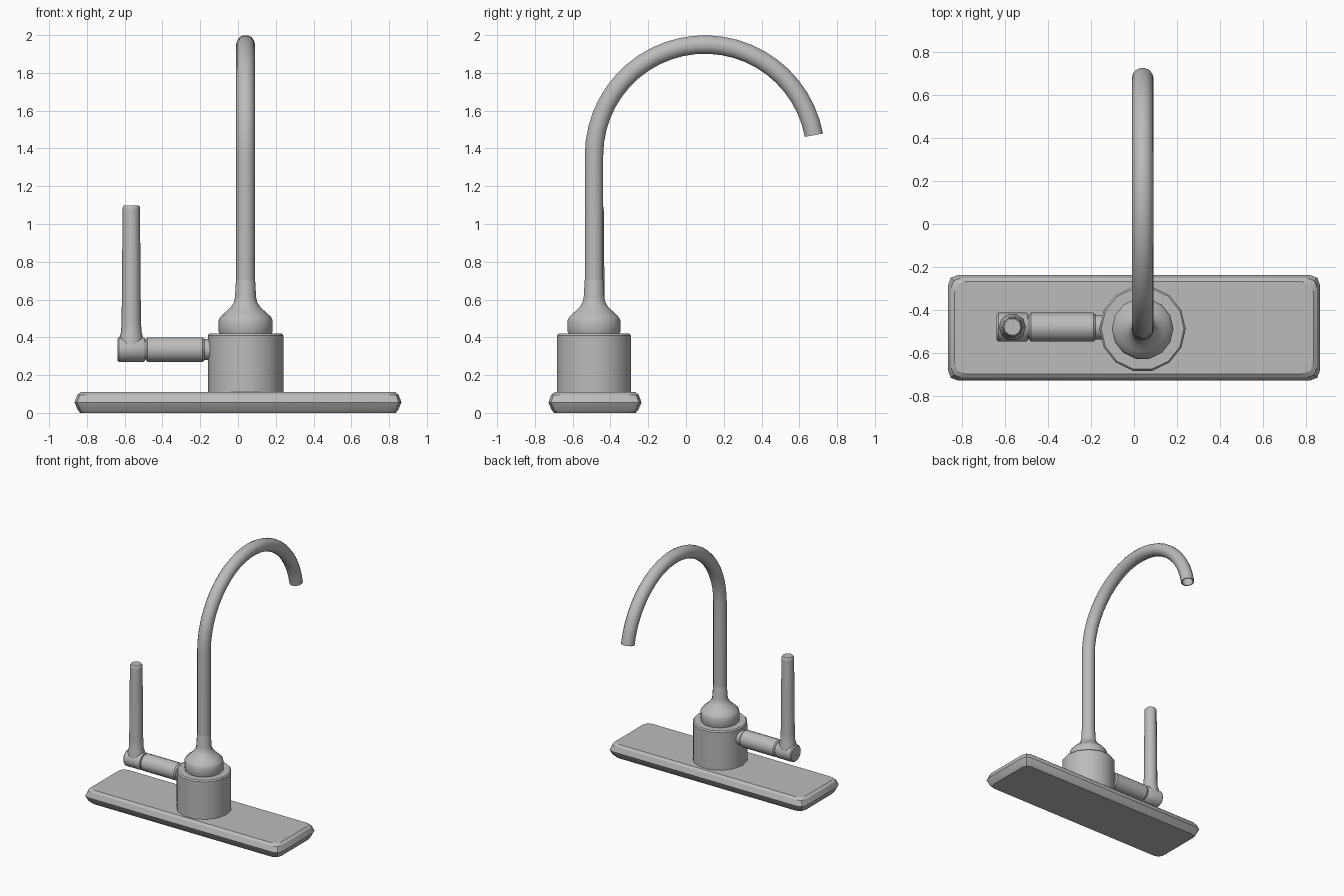
import bpy
import bmesh
from math import cos, sin, pi, radians
from mathutils import Vector

old = bpy.data.objects.get("Cube")
if old:
    bpy.data.objects.remove(old)

# One brushed metal colour for every part
metal = bpy.data.materials.new("brushed_grey_metal")
metal.use_nodes = True
grey = (0.5, 0.5, 0.5, 1)
metal.diffuse_color = grey
metal.node_tree.nodes["Principled BSDF"].inputs["Base Color"].default_value = grey


def loft(name, rings, angle=35, cap_start=True, cap_end=True):
    """Skin a list of equal-length point rings into one mesh object."""
    bm = bmesh.new()
    loops = [[bm.verts.new(p) for p in ring] for ring in rings]
    for a, b in zip(loops, loops[1:]):
        n = len(a)
        for i in range(n):
            j = (i + 1) % n
            bm.faces.new((a[i], a[j], b[j], b[i]))
    if cap_start:
        bm.faces.new(loops[0][::-1])
    if cap_end:
        bm.faces.new(loops[-1])
    bmesh.ops.recalc_face_normals(bm, faces=bm.faces)
    mesh = bpy.data.meshes.new(name)
    bm.to_mesh(mesh)
    bm.free()
    obj = bpy.data.objects.new(name, mesh)
    bpy.context.collection.objects.link(obj)
    mesh.materials.append(metal)
    bpy.ops.object.select_all(action="DESELECT")
    obj.select_set(True)
    bpy.context.view_layer.objects.active = obj
    bpy.ops.object.shade_smooth_by_angle(angle=radians(angle))
    return obj


def circle(centre, u, v, radius, sides):
    return [centre + radius * (cos(2 * pi * i / sides) * u + sin(2 * pi * i / sides) * v)
            for i in range(sides)]


X, Y, Z = Vector((1, 0, 0)), Vector((0, 1, 0)), Vector((0, 0, 1))


def turned(name, origin, axis, profile, sides, angle=35):
    """Lathe (radius, distance) pairs along the z or x axis."""
    u, v = (X, Y) if axis == Z else (Y, Z)
    return loft(name, [circle(origin + axis * d, u, v, r, sides) for r, d in profile], angle)


AXIS_X, AXIS_Y = 0.04, -0.487
column = Vector((AXIS_X, AXIS_Y, 0))


# Deck plate: rounded rectangle with bevelled rims
def plate_ring(z, inset, cut=0.05):
    hx, hy = 0.865 - inset, 0.246 - inset
    ring = []
    for sx, sy in ((1, 1), (-1, 1), (-1, -1), (1, -1)):
        corner = [(hx, hy - cut), (hx - cut * 0.27, hy - cut * 0.27), (hx - cut, hy)]
        if sx * sy < 0:
            corner.reverse()
        ring += [Vector((sx * x, sy * y - 0.482, z)) for x, y in corner]
    return ring


loft("deck_plate", [plate_ring(z, i) for z, i in
                    ((0, 0.03), (0.015, 0.017), (0.055, 0), (0.095, 0.014), (0.11, 0.032))], 30)

# Valve body and the flared collar at the foot of the spout
turned("valve_body", column, Z, [(0.2, 0.1), (0.2, 0.41), (0.192, 0.42)], 14)
turned("spout_collar", column, Z,
       [(0.136, 0.415), (0.143, 0.43), (0.143, 0.49), (0.133, 0.51), (0.105, 0.535),
        (0.077, 0.562), (0.062, 0.585), (0.056, 0.61), (0.051, 0.7), (0.046, 0.72)], 14, 50)

# Gooseneck spout: straight riser, arc, then a turned-in open tip
BEND, BEND_Z, TUBE = 0.587, 1.363, 0.05
frames = [(Vector((AXIS_X, AXIS_Y, z)), Y) for z in (0.6, 1.0)]
STEPS = 24
for k in range(STEPS + 1):
    a = pi - radians(169.5) * k / STEPS
    out = Vector((0, cos(a), sin(a)))
    frames.append((Vector((AXIS_X, AXIS_Y + BEND, BEND_Z)) + out * BEND, -out))
rings = [circle(p, X, v, TUBE, 14) for p, v in frames]
rings += [circle(p, X, v, TUBE * 0.84, 14) for p, v in reversed(frames[-5:])]
loft("gooseneck_spout", rings)

# Handle arm: neck, sleeve, groove and hub along one line
arm = Vector((0, AXIS_Y + 0.008, 0.335))
turned("arm_neck", arm, X, [(0.057, -0.19), (0.057, -0.1)], 14)
turned("arm_sleeve", arm, X,
       [(0.058, -0.487), (0.067, -0.478), (0.067, -0.188), (0.058, -0.178)], 14)
turned("arm_groove", arm, X, [(0.055, -0.51), (0.055, -0.47)], 14)
turned("lever_hub", arm, X,
       [(0.06, -0.638), (0.067, -0.63), (0.067, -0.5), (0.062, -0.493)], 14)

# Upright lever, flared where it meets the hub
turned("lever", Vector((-0.565, arm.y, 0)), Z,
       [(0.064, 0.34), (0.062, 0.4), (0.054, 0.43), (0.051, 0.5),
        (0.046, 1.07), (0.045, 1.09), (0.039, 1.099)], 10, 40)
